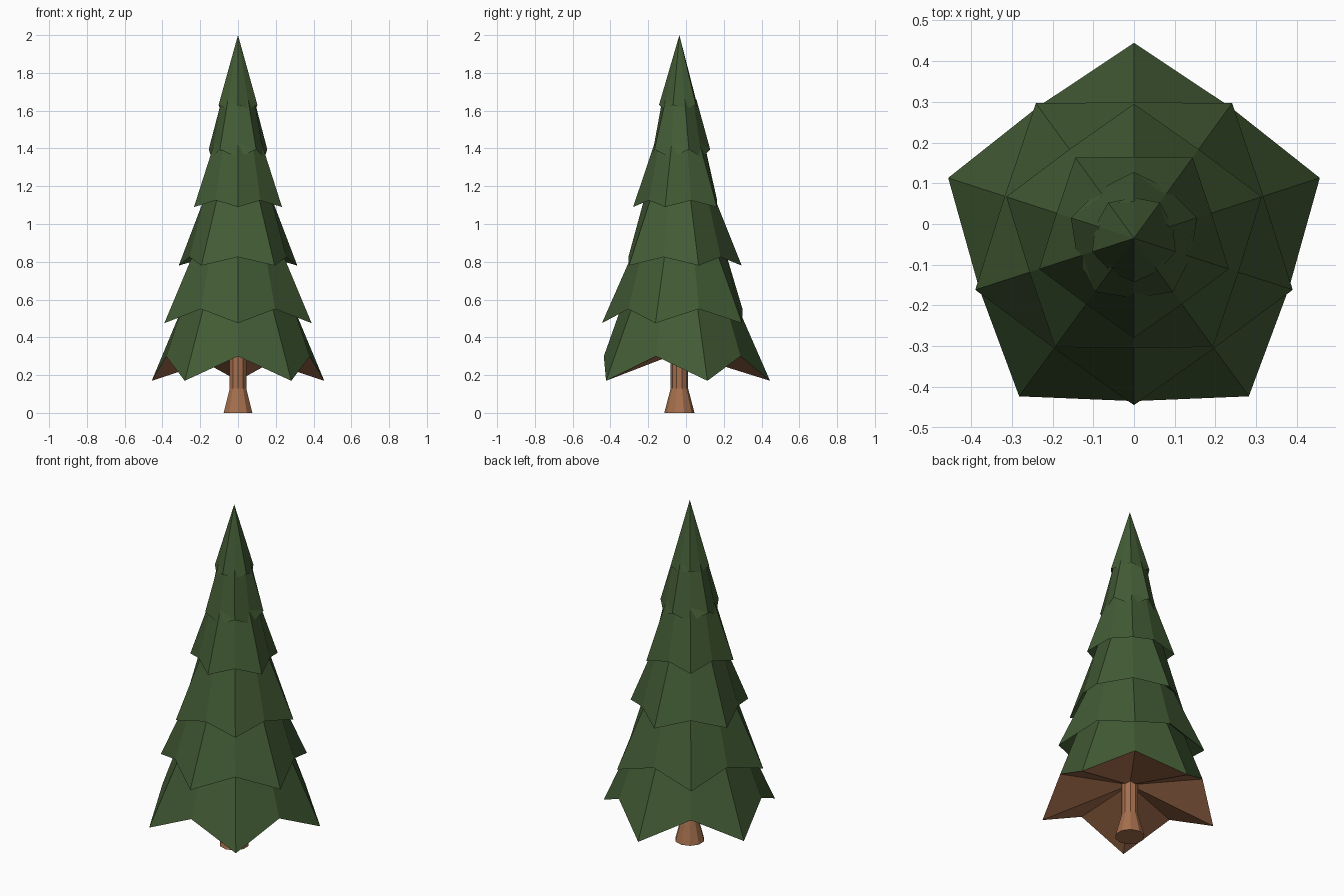
import bpy, bmesh
from math import sin, cos, pi

if "Cube" in bpy.data.objects:
    bpy.data.objects.remove(bpy.data.objects["Cube"])

CY = -0.035   # trunk axis in y


def material(name, rgb):
    m = bpy.data.materials.new(name)
    m.diffuse_color = (*rgb, 1)
    m.use_nodes = True
    m.node_tree.nodes["Principled BSDF"].inputs["Base Color"].default_value = m.diffuse_color
    return m


green = material("needles", (0.055, 0.105, 0.035))
brown = material("bark", (0.38, 0.16, 0.075))


def ring(bm, radii, heights):
    """Ten vertices from the front; even and odd ones get their own radius and height."""
    verts = []
    for i in range(10):
        a = -pi / 2 + i * pi / 5
        r = radii[i % 2]
        verts.append(bm.verts.new((r * cos(a), CY + r * sin(a), heights[i % 2])))
    return verts


def bridge(bm, low, high):
    for i in range(10):
        j = (i + 1) % 10
        bm.faces.new((low[i], low[j], high[j], high[i]))


def fan(bm, loop, z, slot=0):
    tip = bm.verts.new((0, CY, z))
    for i in range(10):
        bm.faces.new((loop[i], loop[(i + 1) % 10], tip)).material_index = slot


def finish(bm, name, mats):
    bmesh.ops.recalc_face_normals(bm, faces=bm.faces)
    me = bpy.data.meshes.new(name)
    bm.to_mesh(me)
    bm.free()
    for m in mats:
        me.materials.append(m)
    bpy.context.collection.objects.link(bpy.data.objects.new(name, me))


# Branch tiers: radii and heights of the (front-facing, in-between) rim points
tiers = [
    ((0.40, 0.48), (0.30, 0.17)),
    ((0.41, 0.334), (0.475, 0.55)),
    ((0.27, 0.33), (0.825, 0.78)),
    ((0.245, 0.20), (1.09, 1.125)),
    ((0.147, 0.163), (1.35, 1.395)),
    ((0.108, 0.10), (1.63, 1.61)),
]
bm = bmesh.new()
rim = ring(bm, *tiers[0])
fan(bm, rim, 0.32, 1)                      # brown underside
for radii, heights in tiers[1:]:
    r, z = 0.9 * min(radii), max(heights) + 0.03
    neck = ring(bm, (r, r), (z, z))        # top of this tier, tucked under the next
    bridge(bm, rim, neck)
    rim = ring(bm, radii, heights)
    bridge(bm, neck, rim)
fan(bm, rim, 2.0)                          # pointed top
finish(bm, "foliage", [green, brown])

# Trunk with flared foot
bm = bmesh.new()
loops = [ring(bm, (r, r), (z, z)) for r, z in ((0.08, 0), (0.046, 0.13), (0.046, 0.34))]
bm.faces.new(loops[0])
bm.faces.new(loops[-1])
for low, high in zip(loops, loops[1:]):
    bridge(bm, low, high)
finish(bm, "trunk", [brown])
